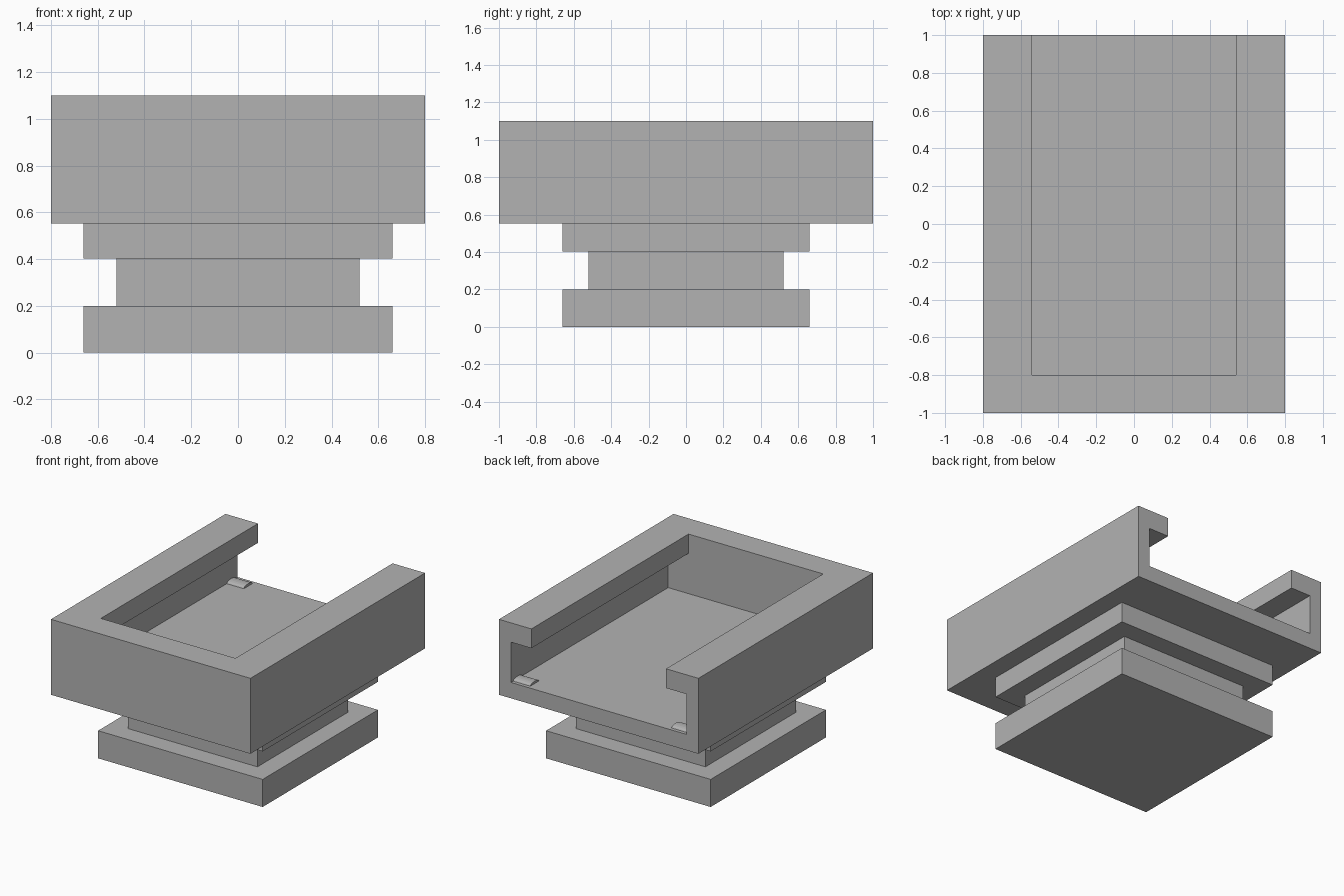
import bpy
import bmesh
import math

cube = bpy.data.objects.get("Cube")
if cube:
    bpy.data.objects.remove(cube, do_unlink=True)

grey = bpy.data.materials.new("plain grey")
grey.use_nodes = True
grey.diffuse_color = (0.45, 0.45, 0.45, 1)
grey.node_tree.nodes["Principled BSDF"].inputs["Base Color"].default_value = (0.45, 0.45, 0.45, 1)


def finish(name, bm):
    bmesh.ops.recalc_face_normals(bm, faces=bm.faces)
    mesh = bpy.data.meshes.new(name)
    bm.to_mesh(mesh)
    bm.free()
    mesh.materials.append(grey)
    obj = bpy.data.objects.new(name, mesh)
    bpy.context.collection.objects.link(obj)
    return obj


def prism_y(name, profile, y0, y1):
    """Extrude an (x, z) outline from y0 to y1."""
    bm = bmesh.new()
    face = bm.faces.new([bm.verts.new((x, y0, z)) for x, z in profile])
    out = bmesh.ops.extrude_face_region(bm, geom=[face])
    verts = [v for v in out["geom"] if isinstance(v, bmesh.types.BMVert)]
    bmesh.ops.translate(bm, verts=verts, vec=(0, y1 - y0, 0))
    return finish(name, bm)


# Pedestal: square rings stacked with a recessed neck
bm = bmesh.new()
rings = []
for r, z in [(0.66, 0), (0.66, 0.2), (0.52, 0.2), (0.52, 0.403), (0.66, 0.403), (0.66, 0.553)]:
    rings.append([bm.verts.new((sx * r, sy * r, z))
                  for sx, sy in [(-1, -1), (1, -1), (1, 1), (-1, 1)]])
for low, high in zip(rings, rings[1:]):
    for i in range(4):
        j = (i + 1) % 4
        bm.faces.new((low[i], low[j], high[j], high[i]))
bm.faces.new(rings[0])
bm.faces.new(rings[-1])
finish("pedestal", bm)

# Tray: block with an undercut slot open at the top and back
BOTTOM, TOP, FLOOR, LIP = 0.553, 1.1, 0.668, 0.96
WALL, MOUTH = 0.703, 0.54
tray = prism_y("tray", [(-0.8, BOTTOM), (0.8, BOTTOM), (0.8, TOP), (-0.8, TOP)], -1, 1)
half = [(WALL, FLOOR), (WALL, LIP), (MOUTH, LIP), (MOUTH, TOP + 0.1)]
slot = half + [(-x, z) for x, z in reversed(half)]
cutter = prism_y("slot_cutter", slot, -0.8, 1.1)
cutter.hide_render = True
cut = tray.modifiers.new("slot", "BOOLEAN")
cut.operation = "DIFFERENCE"
cut.solver = "EXACT"
cut.object = cutter
bpy.context.view_layer.objects.active = tray
bpy.ops.object.modifier_apply(modifier=cut.name)
bpy.data.objects.remove(cutter, do_unlink=True)

# Low rounded catches on the slot floor near the open end
for side, label in [(1, "left"), (-1, "right")]:
    bm = bmesh.new()
    steps = 8
    arc = []
    for i in range(steps + 1):
        a = math.pi * i / steps
        arc.append((0.925 + 0.05 * math.cos(a), FLOOR + 0.018 * math.sin(a)))
    face = bm.faces.new([bm.verts.new((side * 0.566, y, z)) for y, z in arc])
    out = bmesh.ops.extrude_face_region(bm, geom=[face])
    verts = [v for v in out["geom"] if isinstance(v, bmesh.types.BMVert)]
    bmesh.ops.translate(bm, verts=verts, vec=(side * (WALL - 0.566), 0, 0))
    finish(label + "_catch", bm)
